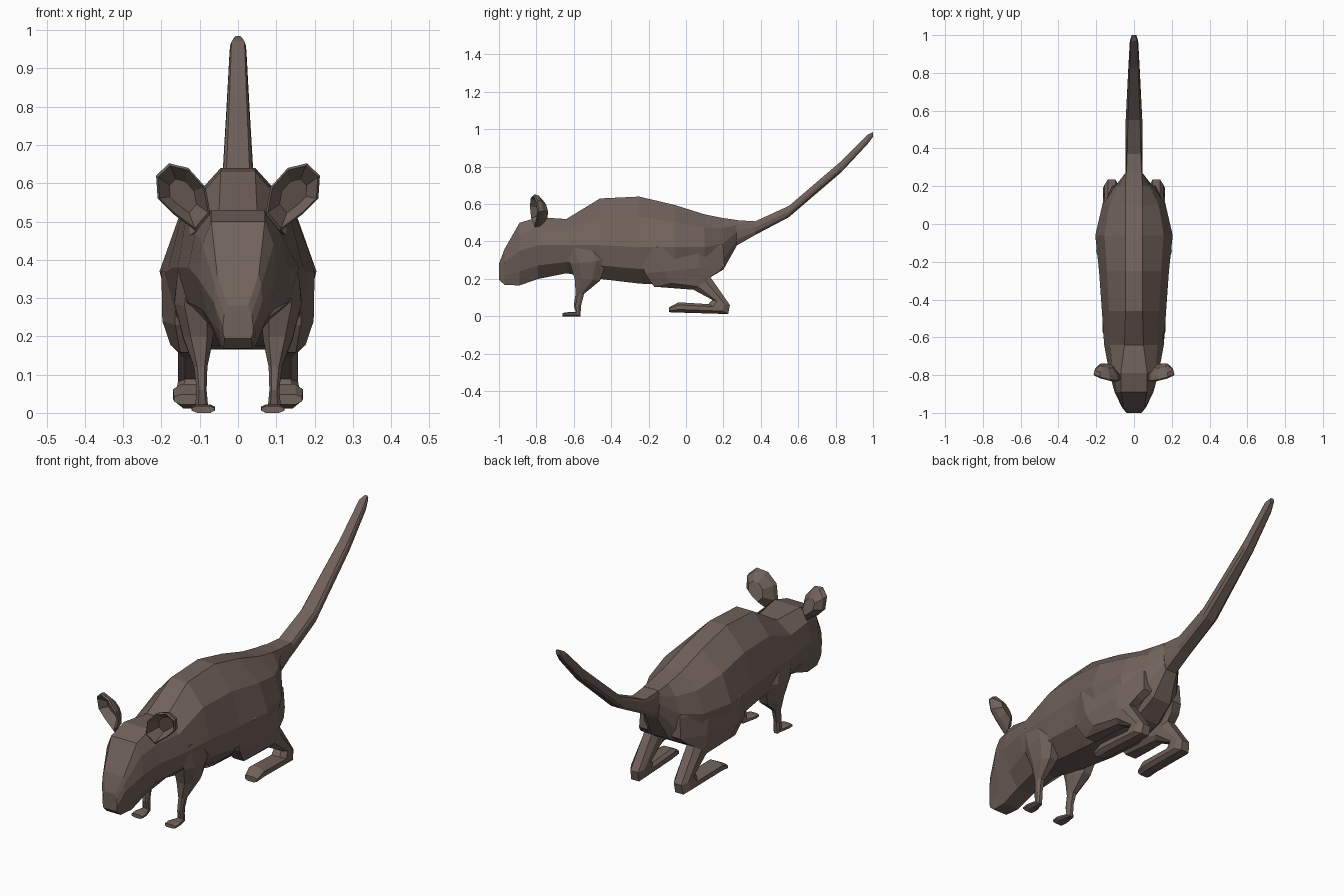
import bpy, bmesh

fur = bpy.data.materials.new("brown_fur")
fur.diffuse_color = (0.165, 0.122, 0.104, 1)


def loft(name, rings, mirror=False):
    """Skin a list of equal-sized point rings and cap both ends."""
    bm = bmesh.new()
    loops = [[bm.verts.new(p) for p in r] for r in rings]
    n = len(rings[0])
    for a, b in zip(loops, loops[1:]):
        for i in range(n):
            j = (i + 1) % n
            bm.faces.new((a[i], a[j], b[j], b[i]))
    bm.faces.new(loops[0][::-1])
    bm.faces.new(loops[-1])
    bmesh.ops.recalc_face_normals(bm, faces=bm.faces)
    me = bpy.data.meshes.new(name)
    bm.to_mesh(me)
    bm.free()
    me.materials.append(fur)
    ob = bpy.data.objects.new(name, me)
    bpy.context.collection.objects.link(ob)
    if mirror:
        ob.modifiers.new("Mirror", 'MIRROR')
    return ob


def body_ring(y, t, w, b, zt, zw, zb, low=.75):
    """Ten-sided section: top, widest and bottom half widths and heights."""
    half = [(t, zt), (t + (w - t) * .7, zw + (zt - zw) * .6), (w, zw),
            (b + (w - b) * low, zb + (zw - zb) * .4), (b, zb)]
    return [(x, y, z) for x, z in half] + [(-x, y, z) for x, z in half[::-1]]


def limb_ring(y0, z0, y1, z1, xi, xo, taper=0):
    """Eight-sided section from front to back point, outer side tapering backwards."""
    prof = [(0, .2), (0, .75), (.25, 1), (.7, 1), (1, .75), (1, .2), (.7, 0), (.25, 0)]
    return [(xi + (xo - xi) * s * (1 - taper * t * t),
             y0 + (y1 - y0) * t, z0 + (z1 - z0) * t) for t, s in prof]


# head and body
loft("body", [body_ring(*s) for s in [
    (-1.00, .026, .040, .035, .28, .225, .195),
    (-.97, .054, .064, .038, .36, .29, .168, .4),
    (-.89, .070, .103, .042, .50, .35, .165, .5),
    (-.79, .070, .130, .045, .53, .38, .20, .6),
    (-.64, .050, .158, .055, .52, .38, .23),
    (-.46, .045, .170, .070, .63, .38, .20),
    (-.25, .045, .185, .080, .64, .37, .175),
    (-.06, .045, .205, .080, .595, .37, .165),
    (.10, .045, .168, .060, .545, .37, .19),
    (.20, .045, .100, .050, .525, .39, .25),
    (.27, .042, .045, .032, .515, .45, .375)]])

# tail
loft("tail", [body_ring(*s) for s in [
    (.20, .038, .045, .030, .520, .46, .36),
    (.27, .040, .045, .030, .514, .46, .378),
    (.37, .036, .044, .028, .508, .475, .435),
    (.55, .032, .044, .025, .59, .56, .53),
    (.83, .022, .030, .018, .83, .80, .77),
    (.97, .017, .022, .014, .97, .945, .92),
    (1.0, .006, .012, .008, .985, .975, .96)]])

# hind legs with thigh, shank and long foot
loft("hind_leg", [limb_ring(*s) for s in [
    (-.20, .45, .10, .46, .05, .14),
    (-.26, .37, .20, .37, .05, .205, .5),
    (-.22, .23, .205, .27, .05, .202, .45),
    (-.17, .158, .17, .235, .07, .178, .25),
    (.04, .142, .13, .21, .08, .157),
    (.14, .088, .235, .06, .083, .157),
    (.12, .065, .225, .012, .083, .163),
    (-.04, .075, -.04, .020, .088, .17),
    (-.09, .048, -.09, .022, .10, .167)]], mirror=True)

# front legs with shoulder and paw
loft("front_leg", [limb_ring(*s) for s in [
    (-.66, .40, -.45, .40, .05, .155),
    (-.62, .28, -.42, .30, .06, .166),
    (-.595, .20, -.46, .19, .065, .143),
    (-.59, .12, -.545, .12, .08, .115),
    (-.60, .06, -.56, .06, .082, .108),
    (-.59, .022, -.565, 0, .078, .112),
    (-.63, .022, -.63, 0, .06, .122),
    (-.66, .018, -.66, 0, .062, .12)]], mirror=True)

# dished ears leaning forward and turned outward
outline = [(.11, .475), (.17, .52), (.21, .56), (.214, .62),
           (.18, .652), (.13, .64), (.085, .59), (.072, .52)]


def ear_ring(scale, y):
    cx, cz = .145, .57
    return [(cx + (x - cx) * scale, y - .15 * (z - cz) + .3 * (x - cx) * scale,
             cz + (z - cz) * scale) for x, z in outline]


loft("ear", [ear_ring(*s) for s in
             [(.5, -.75), (.92, -.785), (1, -.808), (.92, -.815), (.5, -.77)]], mirror=True)
